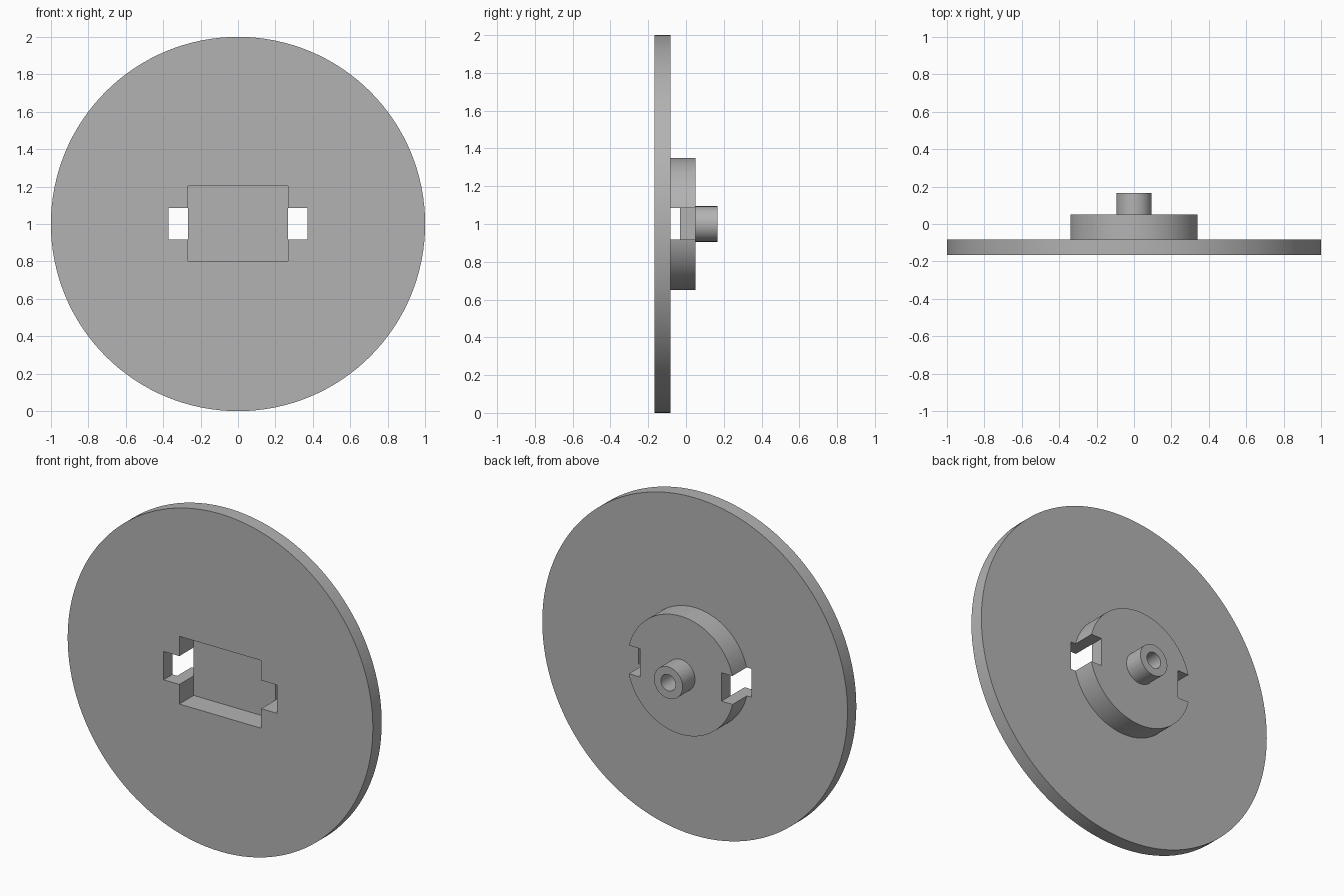
import bpy
import bmesh
import math
from mathutils import Matrix, Vector

cube = bpy.data.objects.get("Cube")
if cube:
    bpy.data.objects.remove(cube, do_unlink=True)

# Single plain grey material
grey = bpy.data.materials.new("plain grey")
grey.use_nodes = True
colour = (0.45, 0.45, 0.45, 1)
grey.diffuse_color = colour
grey.node_tree.nodes["Principled BSDF"].inputs["Base Color"].default_value = colour

# Depths along y, from the front face to the tip of the boss
FRONT, DISC_BACK, POCKET_FLOOR, HUB_BACK, TIP = -0.166, -0.083, -0.032, 0.05, 0.166
SEGMENTS = 128


def add_object(name, bm):
    mesh = bpy.data.meshes.new(name)
    bm.to_mesh(mesh)
    bm.free()
    mesh.materials.append(grey)
    obj = bpy.data.objects.new(name, mesh)
    bpy.context.collection.objects.link(obj)
    return obj


def lathe(name, profile):
    """Turn (radius, depth) points about the y axis through z = 1."""
    bm = bmesh.new()
    verts = [bm.verts.new((r, y, 1)) for r, y in profile]
    edges = [bm.edges.new(pair) for pair in zip(verts, verts[1:])]
    bmesh.ops.spin(bm, geom=verts + edges, cent=(0, 0, 1), axis=(0, 1, 0),
                   angle=math.tau, steps=SEGMENTS)
    bmesh.ops.remove_doubles(bm, verts=bm.verts, dist=1e-4)
    bmesh.ops.recalc_face_normals(bm, faces=bm.faces)
    return add_object(name, bm)


def box(name, low, high):
    low, high = Vector(low), Vector(high)
    bm = bmesh.new()
    bmesh.ops.create_cube(bm, size=1, matrix=Matrix.Translation((low + high) / 2)
                          @ Matrix.Diagonal((*(high - low), 1)))
    return add_object(name, bm)


def cut(target, cutter):
    mod = target.modifiers.new("cut", "BOOLEAN")
    mod.operation = "DIFFERENCE"
    mod.solver = "EXACT"
    mod.object = cutter
    bpy.context.view_layer.objects.active = target
    bpy.ops.object.modifier_apply(modifier=mod.name)
    bpy.data.objects.remove(cutter, do_unlink=True)


# Wheel disc with stepped hub and bored boss
wheel = lathe("wheel_disc", [
    (0, FRONT), (1, FRONT), (1, DISC_BACK), (0.35, DISC_BACK),
    (0.35, HUB_BACK), (0.094, HUB_BACK), (0.094, TIP),
    (0.048, TIP), (0.048, HUB_BACK), (0, HUB_BACK)])

# Rectangular pocket in the front
cut(wheel, box("pocket_cutter", (-0.268, -0.3, 0.802), (0.268, POCKET_FLOOR, 1.203)))

# Side slots running right through disc and hub
for side in (-1, 1):
    xs = sorted((side * 0.268, side * 0.371))
    cut(wheel, box("slot_cutter", (xs[0], -0.3, 0.918), (xs[1], 0.3, 1.086)))

# Smooth rims, sharp corners
bpy.ops.object.select_all(action="DESELECT")
wheel.select_set(True)
bpy.context.view_layer.objects.active = wheel
bpy.ops.object.shade_smooth_by_angle(angle=math.radians(30))
